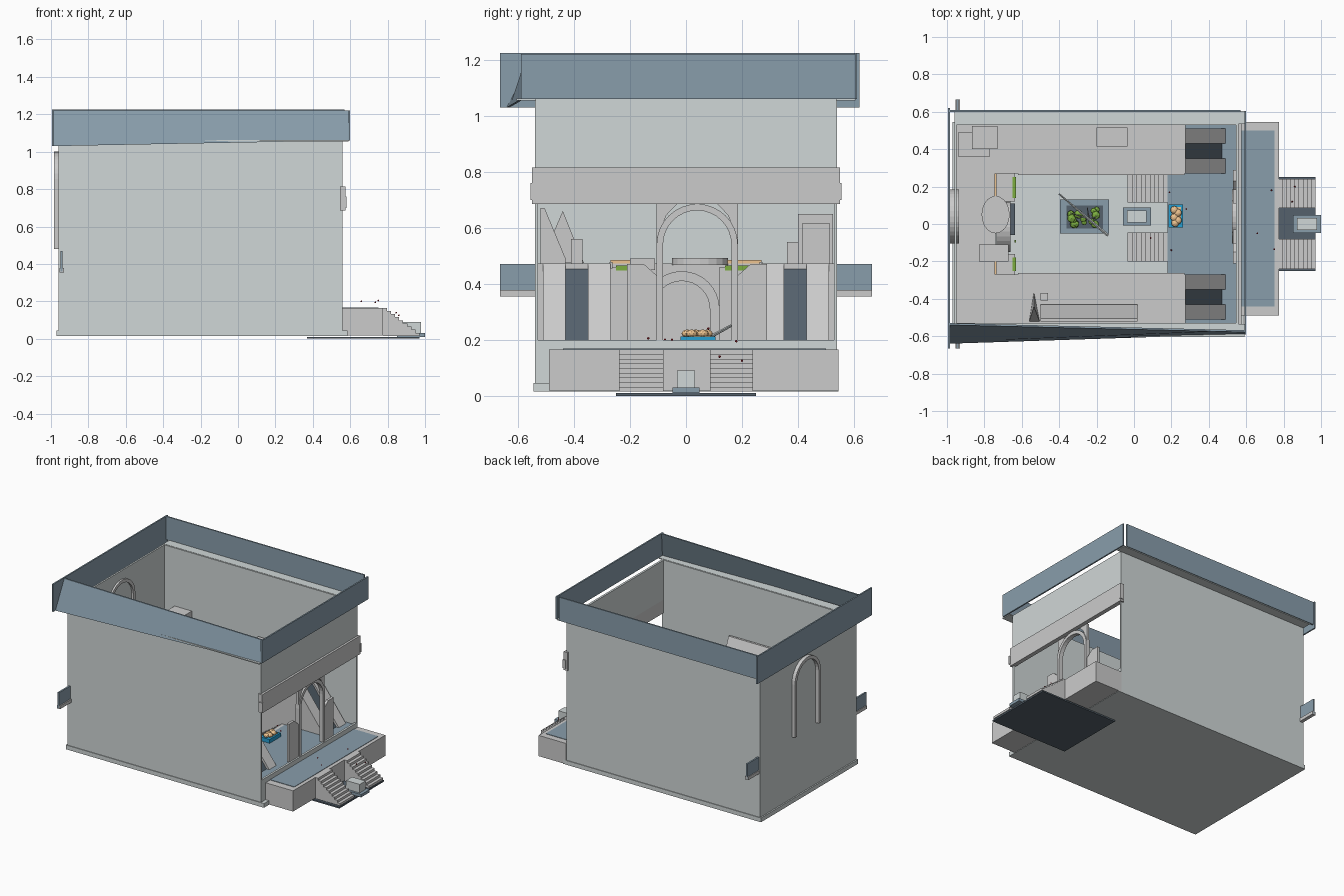
import bpy, bmesh, math, random
from mathutils import Vector

if "Cube" in bpy.data.objects:
    bpy.data.objects.remove(bpy.data.objects["Cube"])
random.seed(4)


def mat(name, rgb):
    m = bpy.data.materials.new(name)
    m.diffuse_color = (*rgb, 1)
    m.use_nodes = True
    m.node_tree.nodes["Principled BSDF"].inputs["Base Color"].default_value = m.diffuse_color
    return m


SLATE = mat("slate", (.25, .34, .41))
PALE = mat("pale_stone", (.63, .68, .68))
DARK = mat("dark_slate", (.09, .12, .15))
CYAN = mat("cyan", (.02, .35, .65))
TAN = mat("tan", (.85, .55, .28))
GREEN = mat("leaf", (.2, .42, .05))
RED = mat("red", (.45, .02, .03))


def mesh(name, verts, faces, m=None):
    me = bpy.data.meshes.new(name)
    me.from_pydata(verts, [], faces)
    bm = bmesh.new()
    bm.from_mesh(me)
    bmesh.ops.recalc_face_normals(bm, faces=bm.faces)
    bm.to_mesh(me)
    bm.free()
    ob = bpy.data.objects.new(name, me)
    bpy.context.collection.objects.link(ob)
    if m:
        me.materials.append(m)
    return ob


def prism(name, prof, a, b, axis, m=None):
    """Extrude a 2D profile: axis y takes (x, z) points, axis x takes (y, z)."""
    put = (lambda p, t: (p[0], t, p[1])) if axis == 'y' else (lambda p, t: (t, p[0], p[1]))
    n = len(prof)
    verts = [put(p, a) for p in prof] + [put(p, b) for p in prof]
    faces = [tuple(range(n)), tuple(range(n, 2 * n))]
    faces += [(i, (i + 1) % n, n + (i + 1) % n, n + i) for i in range(n)]
    return mesh(name, verts, faces, m)


def box(name, x0, x1, y0, y1, z0, z1, m=None):
    return prism(name, [(x0, z0), (x1, z0), (x1, z1), (x0, z1)], y0, y1, 'y', m)


def ball(name, loc, r, m, sub=1):
    bpy.ops.mesh.primitive_ico_sphere_add(subdivisions=sub, radius=r, location=loc)
    ob = bpy.context.object
    ob.name = name
    ob.data.materials.append(m)
    return ob


def rod(name, a, b, r0, r1, m):
    d = Vector(b) - Vector(a)
    bpy.ops.mesh.primitive_cone_add(vertices=6, radius1=r0, radius2=r1, depth=d.length,
                                    location=(Vector(a) + Vector(b)) / 2)
    ob = bpy.context.object
    ob.name = name
    ob.rotation_euler = d.to_track_quat('Z', 'Y').to_euler()
    ob.data.materials.append(m)


def arch(name, x0, x1, yc, z0, top, ro, ri, m=None):
    """Round arch on two legs, built as one profile along x."""
    zc = top - ro
    ang = [math.pi * i / 16 for i in range(17)]
    prof = [(yc + ro, z0)] + [(yc + ro * math.cos(a), zc + ro * math.sin(a)) for a in ang] + [(yc - ro, z0)]
    prof += [(yc - ri, z0)] + [(yc + ri * math.cos(a), zc + ri * math.sin(a)) for a in reversed(ang)]
    prof += [(yc + ri, z0)]
    return prism(name, prof, x0, x1, 'x', m)


def stairs(name, x_low, x_high, y0, y1, z0, z1, n=9):
    prof = [(x_high, z0), (x_low, z0)]
    for i in range(n):
        z = z0 + (z1 - z0) * (i + 1) / n
        prof += [(x_low + (x_high - x_low) * i / n, z), (x_low + (x_high - x_low) * (i + 1) / n, z)]
    return prism(name, prof, y0, y1, 'y')


# Base slab and the thin plate below the entrance
box("base_slab", -.97, .585, -.545, .545, .015, .045, PALE)
box("entrance_plate", .37, .97, -.25, .25, 0, .01, DARK)

# Outer walls
for s, n in ((-1, "front"), (1, "back")):
    box(n + "_wall", -.96, .56, min(s * .54, s * .528), max(s * .54, s * .528), .04, 1.06, PALE)
    ya, yb = sorted((s * .535, s * .605))
    box(n + "_roof_ledge", -.96, .59, ya, yb, 1.055, 1.062, PALE)
box("left_wall", -.96, -.948, -.53, .53, .04, 1.06, PALE)
box("right_wall_upper", .545, .56, -.54, .54, .78, 1.06, PALE)
box("right_wall_band", .545, .575, -.55, .55, .685, .815)
box("right_wall_sill", .545, .56, -.54, .54, .04, .2, PALE)
for s in (-1, 1):
    box("band_end_bracket", .555, .58, s * .55 - .006, s * .55 + .006, .7, .76)

# Parapet panels; the front one leans outward at its left end
box("parapet_back", -.99, .57, .6, .61, 1.06, 1.225, SLATE)
box("parapet_left", -.995, -.985, -.665, .62, 1.03, 1.225, SLATE)
box("parapet_right", .59, .6, -.59, .605, 1.06, 1.22, SLATE)
mesh("parapet_front",
     [(-.99, -.54, 1.22), (-.99, -.64, 1.03), (.6, -.588, 1.06), (.6, -.578, 1.22)]
     + [(-.99, -.53, 1.22), (-.99, -.63, 1.03), (.6, -.578, 1.06), (.6, -.568, 1.22)],
     [(0, 1, 2, 3), (7, 6, 5, 4), (0, 4, 5, 1), (1, 5, 6, 2), (2, 6, 7, 3), (3, 7, 4, 0)], SLATE)

# Side signs near the rear corners
for s in (-1, 1):
    ya, yb = sorted((s * .53, s * .665))
    box("corner_sign", -.95, -.938, ya, yb, .36, .47, SLATE)
    box("corner_sign_shelf", -.955, -.93, ya, yb, .355, .378)

# Matching arches in the right opening and high on the left wall
for n, x0, x1, z0, top in (("entrance_arch", .525, .555, .2, .685), ("rear_arch", -.985, -.935, .48, 1.0)):
    arch(n, x0, x1, .04, z0, top, .145, .122)
for s in (-1, 1):
    y = lambda d: .04 + s * d
    prism("arch_spandrel", [(y(.145), .56), (y(.145), .687), (y(.07), .687), (y(.11), .645)], .53, .548, 'x')
    prism("entrance_pillar", [(y(.145), .2), (y(.25), .2), (y(.25), .47), (y(.19), .47), (y(.145), .43)],
          .53, .548, 'x')

# Raised entrance platform: inner floor, outer terrace with rim
box("inner_floor", .18, .55, -.528, .528, .04, .185, SLATE)
box("terrace", .56, .775, -.49, .545, .018, .165)
box("terrace_inlay", .56, .75, -.44, .5, .16, .168, SLATE)

# Paired stairs and the water basins between them, outside and inside
for y0, y1 in ((-.24, -.08), (.085, .24)):
    stairs("outer_stairs", .97, .775, y0, y1, .015, .165)
for y0, y1 in ((-.2, -.045), (.115, .27)):
    stairs("inner_stairs", -.035, .18, y0, y1, .04, .185)
for xc, yc, z0 in ((.925, 0, .01), (.015, .04, .045)):
    box("basin_frame", xc - .075, xc + .075, yc - .048, yc + .048, z0, z0 + .02, SLATE)
    box("basin_body", xc - .053, xc + .053, yc - .033, yc + .033, z0, z0 + .08, PALE)

# Side galleries with sloped ends (front and back)
for s in (-1, 1):
    ya, yb = sorted((s * .27 - .01 * (s < 0) + .01 * (s < 0), s * .528))
    off = 0 if s > 0 else -.0
    box("side_gallery", -.948, .275, ya, yb, .045, .472)
    for i, m in enumerate((None, DARK, None)):
        a, b = sorted((s * (.27 + .08 * i), s * (.27 + .08 * (i + 1))))
        drop = .02 if m else 0
        prism("gallery_ramp", [(.27, .185), (.49 - drop, .185), (.275, .472 - drop)], a, b, 'y', m)
    box("gallery_edge", -.62, .27, s * .268 - .006, s * .268 + .006, .455, .478)

# Rear block with niche, wings and inner vault
box("rear_block", -.948, -.74, -.27, .27, .045, .472)
for a, b in ((-.16, -.27), (.12, .27)):
    ya, yb = sorted((a, b))
    box("rear_wing", -.74, -.635, ya, yb, .045, .46)
    box("wing_gold_trim", -.745, -.735, ya, yb, .472, .485, TAN)
    box("wing_green_trim", -.65, -.63, ya + .02, yb - .02, .447, .465, GREEN)
arch("niche_vault", -.735, -.66, -.015, .045, .445, .135, .1)
bpy.ops.mesh.primitive_cylinder_add(vertices=20, radius=.1, depth=.025, location=(-.74, .05, .48))
bpy.context.object.name = "niche_canopy"
bpy.context.object.scale.x = .75
box("niche_step", -.67, -.635, -.06, .11, .045, .1, DARK)
box("rear_chest", -.83, -.67, -.2, -.11, .45, .49)
box("hanging_vine", -.64, -.63, -.1, -.085, .32, .48, GREEN)

# Crates and boards standing on the galleries
box("corner_crate_low", -.94, -.77, .36, .49, .47, .55)
box("corner_crate_high", -.865, -.73, .4, .525, .47, .65)
box("middle_crate", -.2, -.035, .415, .515, .47, .615)
prism("leaning_board", [(-.52, .47), (-.43, .47), (-.43, .49), (-.505, .67), (-.52, .67)], -.5, .02, 'x')
mesh("pennant", [(-.56, -.52, .475), (-.505, -.52, .475), (-.535, -.365, .475), (-.535, -.44, .66)],
     [(0, 1, 2), (0, 1, 3), (1, 2, 3), (2, 0, 3)])
box("small_lantern", -.5, -.46, -.41, -.37, .47, .56)

# Planter with leafy bush and a leaning trunk
box("planter_base", -.395, -.135, -.05, .13, .045, .09, SLATE)
box("planter_soil", -.36, -.165, -.025, .1, .08, .097, DARK)
for i in range(14):
    p = (random.uniform(-.345, -.19), random.uniform(-.01, .09), random.uniform(.1, .17))
    ob = ball("leaf_clump", p, random.uniform(.015, .028), GREEN)
    ob.scale.z = .6
rod("trunk", (-.4, .16, .25), (-.14, -.06, .13), .005, .009, PALE)
for x, y in ((-.34, .06), (-.25, .09), (-.2, .04)):
    rod("branch", (-.24, .025, .15), (x, y, .23), .006, .002, PALE)

# Serving table with round loaves
box("table", .185, .262, -.02, .105, .185, .212, CYAN)
for x, y in ((.215, .075), (.235, .06), (.215, .035), (.235, .02), (.22, .005)):
    ob = ball("loaf", (x, y, .222), .021, TAN, 2)
    ob.scale.z = .7
box("bread_board", .2, .25, .01, .09, .21, .216, TAN)

# Scattered red petals
for x, y, z in ((.66, -.05, .2), (.735, .18, .195), (.75, -.135, .205), (.845, .12, .14),
                (.86, .2, .125), (.09, -.075, .2), (.2, -.14, .2), (.19, .17, .22), (.28, .08, .24)):
    ball("petal", (x, y, z), .005, RED)
